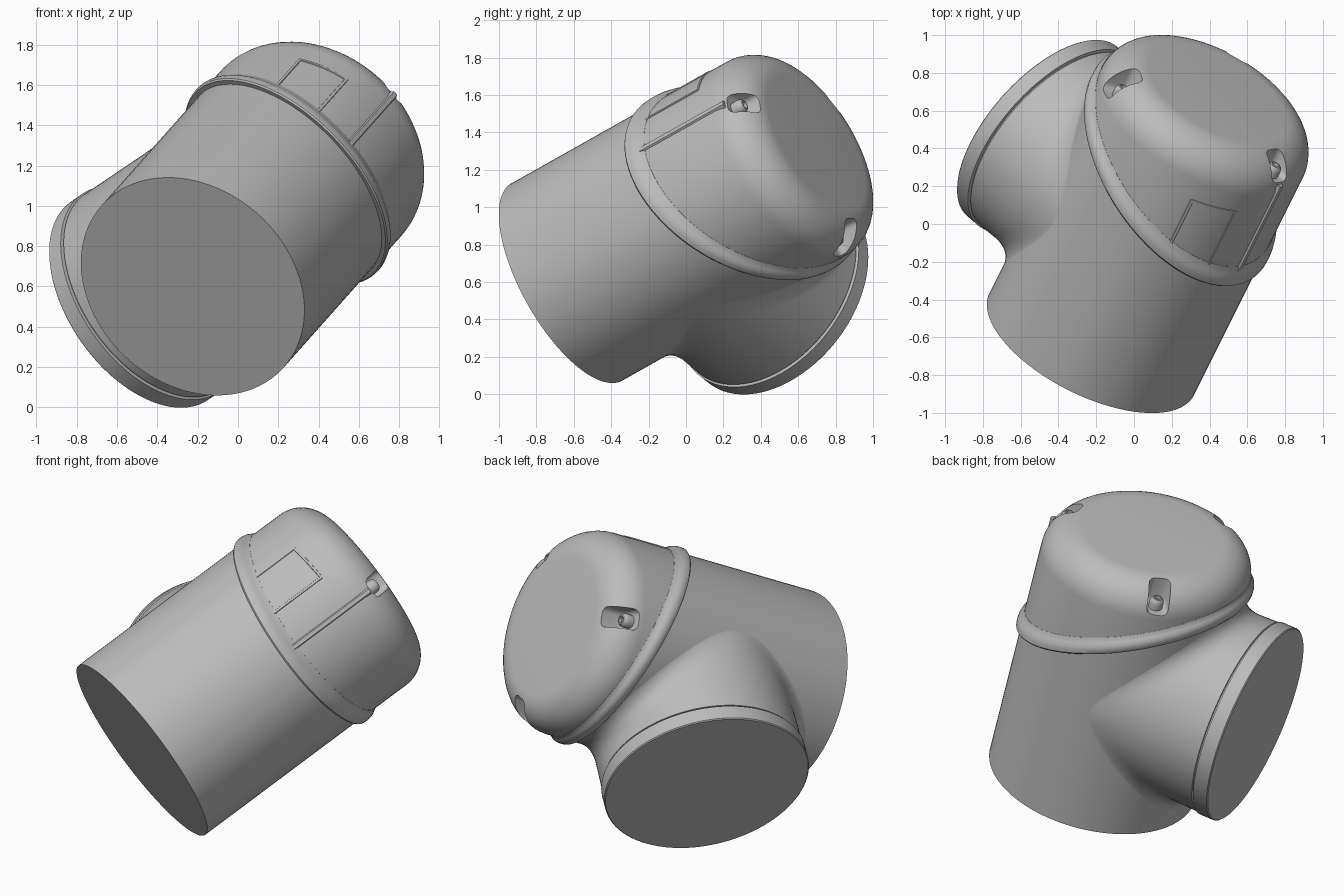
import bpy, bmesh
from math import sin, cos, pi, radians, sqrt
from mathutils import Matrix, Vector

cube = bpy.data.objects.get("Cube")
if cube:
    bpy.data.objects.remove(cube)

grey = bpy.data.materials.new("plain grey")
grey.use_nodes = True
grey.diffuse_color = (0.5, 0.5, 0.5, 1)
grey.node_tree.nodes["Principled BSDF"].inputs["Base Color"].default_value = (0.5, 0.5, 0.5, 1)

# Local frame: X runs out along the branch, Z along the main pipe
axis = Vector((0.40, 0.80, 0.45)).normalized()
branch = Vector((-0.65, 0.60, -0.45))
branch = (branch - axis * branch.dot(axis)).normalized()
side = axis.cross(branch)
FRAME = Matrix((branch, side, axis)).transposed().to_4x4()
FRAME.translation = (-0.225, -0.637, 0.60)

R = 0.605         # main pipe radius
TILT = 0.47       # slope of the collar plane
COLLAR = 1.18     # collar centre along the main pipe
TOP = 1.665       # flat end of the cap
TOP_TILT = 0.055  # slope of the cap end
FILLET = 0.2
BRANCH_R = 0.585
BRANCH_T = 0.765
BRANCH_Y = -0.015
N = 96


def finish(name, bm, angle=35):
    bmesh.ops.remove_doubles(bm, verts=bm.verts, dist=0.0001)
    bmesh.ops.recalc_face_normals(bm, faces=bm.faces)
    mesh = bpy.data.meshes.new(name)
    bm.to_mesh(mesh)
    bm.free()
    mesh.materials.append(grey)
    ob = bpy.data.objects.new(name, mesh)
    ob.matrix_world = FRAME
    bpy.context.collection.objects.link(ob)
    smooth(ob, angle)
    return ob


def smooth(ob, angle=35):
    bpy.ops.object.select_all(action='DESELECT')
    ob.select_set(True)
    bpy.context.view_layer.objects.active = ob
    bpy.ops.object.shade_smooth_by_angle(angle=radians(angle))


def loft(rows, closed=False):
    """Skin rows of points; cap both ends, or join the last row to the first."""
    bm = bmesh.new()
    rings = [[bm.verts.new(p) for p in row] for row in rows]
    pairs = list(zip(rings, rings[1:]))
    if closed:
        pairs.append((rings[-1], rings[0]))
    else:
        bm.faces.new(rings[0])
        bm.faces.new(rings[-1])
    for lo, hi in pairs:
        for i in range(len(lo)):
            j = (i + 1) % len(lo)
            bm.faces.new((lo[i], lo[j], hi[j], hi[i]))
    return bm


def turned(profile):
    """Rows of a lathe; each profile entry is radius, height, shear."""
    angles = [2 * pi * i / N for i in range(N)]
    return [[(r * cos(a), r * sin(a), t + shear * r * cos(a)) for a in angles]
            for r, t, shear in profile]


# Main pipe, cut obliquely under the cap
finish("main_pipe", loft(turned([(R, 0, 0), (R, COLLAR, TILT)])))

# Collar bead with a sharp lower edge and a soft upper side
bead = [(0.59, -0.03), (0.628, -0.03), (0.635, -0.02), (0.636, 0.005),
        (0.632, 0.025), (0.622, 0.042), (0.614, 0.055), (0.608, 0.075), (0.59, 0.075)]
finish("collar", loft(turned([(r, COLLAR + t, TILT) for r, t in bead]), True))

# Cap with a rounded rim
CAP_R = R + 0.002
rim = [(CAP_R - FILLET + FILLET * cos(a), TOP - FILLET + FILLET * sin(a), TOP_TILT)
       for a in [pi / 2 * i / 12 for i in range(13)]]
cap = finish("cap", loft(turned([(CAP_R, COLLAR, TILT)] + rim)))

# Screw pockets cut into the rim
cutters = bmesh.new()
spots = [Matrix.Rotation(pi + k * 2 * pi / 3, 4, 'Z') for k in range(3)]
for turn in spots:
    shape = turn @ Matrix.Translation((0.61, 0, 1.7)) @ Matrix.Diagonal((0.3, 0.125, 0.38, 1))
    bmesh.ops.create_cube(cutters, size=1, matrix=shape)
bmesh.ops.bevel(cutters, geom=list(cutters.edges), offset=0.035, segments=4,
                profile=0.5, affect='EDGES')
cutter = finish("pocket_cutter", cutters)
cutter.hide_render = True
cut = cap.modifiers.new("pockets", 'BOOLEAN')
cut.operation = 'DIFFERENCE'
cut.solver = 'EXACT'
cut.object = cutter
bpy.context.view_layer.update()
graph = bpy.context.evaluated_depsgraph_get()
carved = bpy.data.meshes.new_from_object(cap.evaluated_get(graph))
cap.modifiers.clear()
cap.data = carved
bpy.data.objects.remove(cutter)
smooth(cap, 40)

# Button head screws with a recessed socket
head = [(0.038, 1.49), (0.042, 1.545), (0.038, 1.563), (0.028, 1.575),
        (0.02, 1.577), (0.02, 1.555)]
for k, turn in enumerate(spots):
    rows = []
    for r, t in head:
        rows.append([turn @ Vector((0.52 + r * cos(2 * pi * i / 24), r * sin(2 * pi * i / 24), t))
                     for i in range(24)])
    finish("screw_%d" % (k + 1), loft(rows))


# Raised ribs on the cap side, following its curve
def rib(name, start, end, width, height):
    """Rib between two (degrees from the pocket, height) points."""
    rows = []
    (a0, t0), (a1, t1) = start, end
    arc = Vector((radians(a1 - a0) * CAP_R, t1 - t0)).normalized()
    for i in range(13):
        f = i / 12
        row = []
        for off, lift in ((-0.5, -0.01), (-0.25, height), (0.25, height), (0.5, -0.01)):
            a = pi - radians(a0 + (a1 - a0) * f) - arc.y * off * width / CAP_R
            t = t0 + (t1 - t0) * f + arc.x * off * width
            r = CAP_R + lift
            row.append((r * cos(a), r * sin(a), t))
        rows.append(row)
    finish(name, loft(rows), 60)


def collar_height(deg):
    return COLLAR - TILT * R * cos(radians(deg))


rib("pocket_rib", (0, collar_height(0)), (0, 1.5), 0.045, 0.01)
rib("panel_edge_near", (21.5, collar_height(21.5)), (21.5, 1.33), 0.026, 0.004)
rib("panel_edge_far", (46, collar_height(46)), (46, 1.33), 0.026, 0.004)
rib("panel_edge_top", (21.5, 1.325), (46, 1.325), 0.026, 0.004)

# Branch pipe, flared where it leaves the main pipe
SPREAD = 0.12
STEPS = 10
rows = []
for j in range(STEPS + 1):
    v = j / STEPS
    row = []
    for i in range(N):
        a = 2 * pi * i / N
        y, z = BRANCH_Y + BRANCH_R * sin(a), BRANCH_R * cos(a)
        corner = Vector((sqrt(R * R - y * y), y, z))
        foot = Vector((corner.x - 0.002, y, z * (1 + SPREAD / BRANCH_R)))
        neck = corner + Vector((SPREAD, 0, 0))
        p = foot * (1 - v) ** 2 + corner * 2 * v * (1 - v) + neck * v * v
        row.append(p + Vector((0, 0, BRANCH_T)))
    rows.append(row)


# Straight neck, thin groove and end flange
def branch_ring(r, s):
    return [(s, BRANCH_Y + r * sin(2 * pi * i / N), BRANCH_T + r * cos(2 * pi * i / N))
            for i in range(N)]


for r, s in ((0.59, 0.775), (0.58, 0.777), (0.58, 0.785), (0.598, 0.788),
             (0.598, 0.874), (0.592, 0.88)):
    rows.append(branch_ring(r, s))
finish("branch_pipe", loft(rows))
